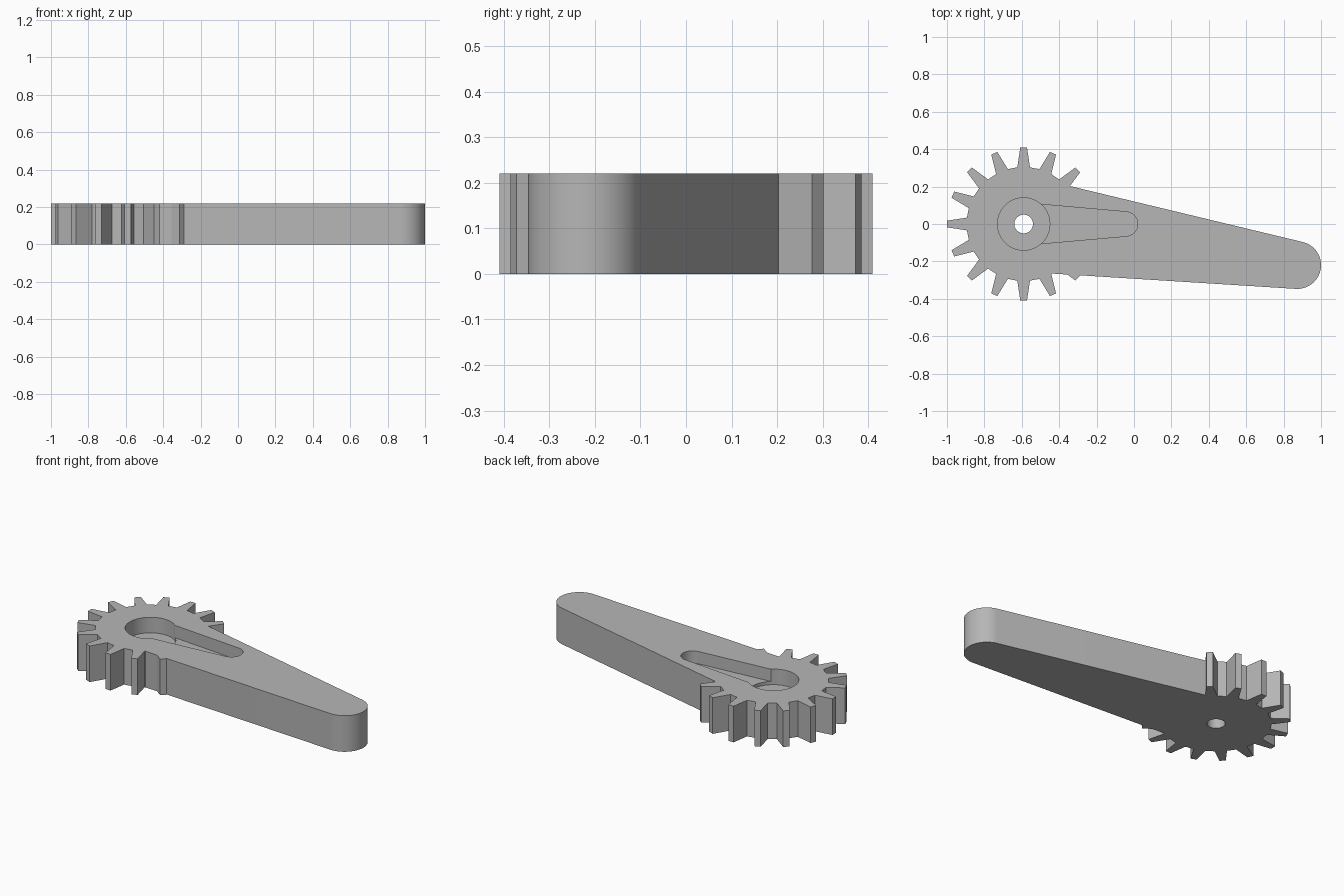
import bpy, bmesh
from math import cos, sin, pi, radians, acos, atan2, hypot

cube = bpy.data.objects.get("Cube")
if cube:
    bpy.data.objects.remove(cube, do_unlink=True)

HEIGHT = 0.22
HUB = (-0.59, 0.0)
TEETH = 16

grey = bpy.data.materials.new("plain_grey")
grey.use_nodes = True
colour = (0.47, 0.47, 0.47, 1.0)
grey.diffuse_color = colour
grey.node_tree.nodes["Principled BSDF"].inputs["Base Color"].default_value = colour


def prism(name, outline, z0, z1):
    """Extrude a counter-clockwise outline from z0 to z1."""
    bm = bmesh.new()
    base = bm.faces.new([bm.verts.new((x, y, z0)) for x, y in outline])
    top = bmesh.ops.extrude_face_region(bm, geom=[base])["geom"]
    for v in top:
        if isinstance(v, bmesh.types.BMVert):
            v.co.z = z1
    bmesh.ops.recalc_face_normals(bm, faces=bm.faces)
    mesh = bpy.data.meshes.new(name)
    bm.to_mesh(mesh)
    bm.free()
    mesh.materials.append(grey)
    obj = bpy.data.objects.new(name, mesh)
    bpy.context.collection.objects.link(obj)
    return obj


def arc(centre, radius, start, end, steps):
    return [(centre[0] + radius * cos(start + (end - start) * i / steps),
             centre[1] + radius * sin(start + (end - start) * i / steps))
            for i in range(steps + 1)]


def circle(centre, radius, steps=64):
    return arc(centre, radius, 0, 2 * pi, steps)[:-1]


def tapered_link(c1, r1, c2, r2):
    """Outline of two circles joined by their outer tangents."""
    dx, dy = c2[0] - c1[0], c2[1] - c1[1]
    axis = atan2(dy, dx)
    tangent = acos((r1 - r2) / hypot(dx, dy))
    return (arc(c2, r2, axis - tangent, axis + tangent, 32)
            + arc(c1, r1, axis + tangent, axis + 2 * pi - tangent, 32))


def gear_outline(root, tip, root_half, tip_half):
    points = []
    for i in range(TEETH):
        a = 2 * pi * i / TEETH
        for r, off in ((root, -root_half), (tip, -tip_half),
                       (tip, tip_half), (root, root_half)):
            points.append((HUB[0] + r * cos(a + off), HUB[1] + r * sin(a + off)))
    return points


def combine(target, other, operation):
    """Apply a boolean and discard the helper."""
    mod = target.modifiers.new(operation.lower(), "BOOLEAN")
    mod.operation = operation
    mod.solver = "EXACT"
    mod.object = other
    bpy.context.view_layer.update()
    graph = bpy.context.evaluated_depsgraph_get()
    mesh = bpy.data.meshes.new_from_object(target.evaluated_get(graph))
    target.modifiers.clear()
    target.data = mesh
    bpy.data.objects.remove(other, do_unlink=True)


# Toothed wheel joined to the tapered arm
lever = prism("geared_lever",
              gear_outline(0.305, 0.41, radians(6.4), radians(2.5)), 0, HEIGHT)
arm = prism("arm", tapered_link(HUB, 0.255, (0.873, -0.22), 0.127), 0, HEIGHT)
combine(lever, arm, "UNION")

# Tapered slot, deeper hub pocket and through hole
above = HEIGHT + 0.1
slot = prism("slot_cutter", tapered_link(HUB, 0.113, (-0.045, 0), 0.065),
             HEIGHT - 0.075, above)
pocket = prism("pocket_cutter", circle(HUB, 0.14), HEIGHT - 0.095, above)
hole = prism("hole_cutter", circle(HUB, 0.05, 48), -0.1, above)
for cutter in (slot, pocket, hole):
    combine(lever, cutter, "DIFFERENCE")

# Smooth the round walls, keep the edges sharp
bpy.ops.object.select_all(action="DESELECT")
lever.select_set(True)
bpy.context.view_layer.objects.active = lever
bpy.ops.object.shade_smooth_by_angle(angle=radians(15))
